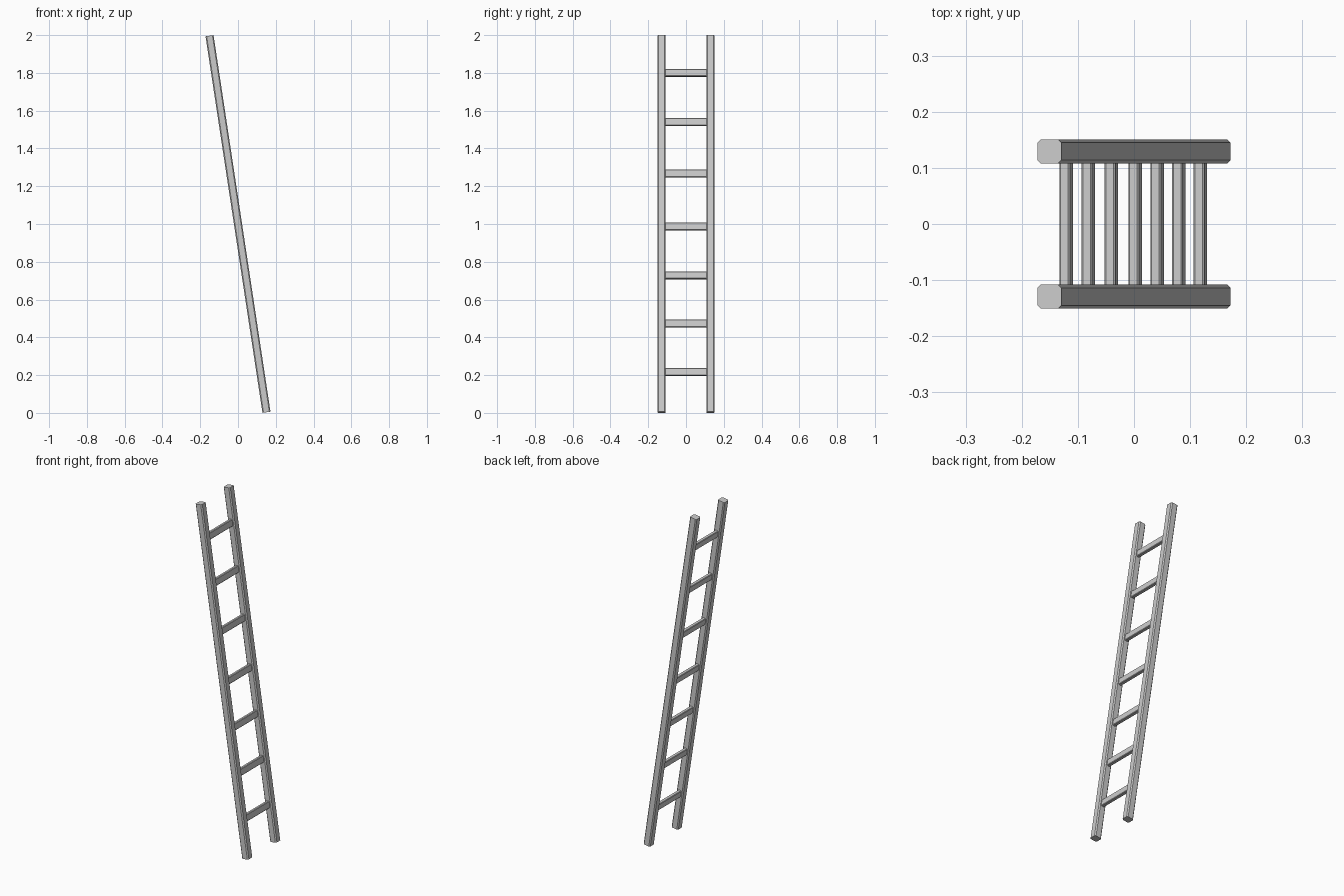
import bpy, bmesh, math
from mathutils import Matrix

if "Cube" in bpy.data.objects:
    bpy.data.objects.remove(bpy.data.objects["Cube"])

TILT = Matrix.Rotation(-math.atan(0.1512), 4, 'Y')   # lean towards -x
CENTRE = Matrix.Translation((0, 0, 1))
SLOPE = 0.1512


def chamfered_bar(name, size, chamfer, axis, location):
    """Box whose four long edges (along axis) are chamfered, leaning with the ladder."""
    bm = bmesh.new()
    bmesh.ops.create_cube(bm, size=1)
    bmesh.ops.scale(bm, vec=size, verts=bm.verts)
    edges = [e for e in bm.edges
             if abs((e.verts[0].co - e.verts[1].co)[axis]) > 1e-6]
    bmesh.ops.bevel(bm, geom=edges, offset=chamfer, segments=1,
                    profile=0.5, affect='EDGES')
    bm.transform(TILT)
    bmesh.ops.recalc_face_normals(bm, faces=bm.faces)
    mesh = bpy.data.meshes.new(name)
    bm.to_mesh(mesh)
    bm.free()
    ob = bpy.data.objects.new(name, mesh)
    ob.location = location
    bpy.context.collection.objects.link(ob)
    return ob


# Side rails
for side, y in (("front", -0.1295), ("back", 0.1295)):
    chamfered_bar(f"{side}_rail", (0.043, 0.043, 2.016), 0.006, 2, (0, y, 1))

# Rungs, set along the leaning centre line
for i, z in enumerate((0.217, 0.473, 0.728, 0.987, 1.267, 1.54, 1.80)):
    chamfered_bar(f"rung_{i + 1}", (0.0195, 0.222, 0.0395), 0.003, 1,
                  ((1 - z) * SLOPE, 0, z))
